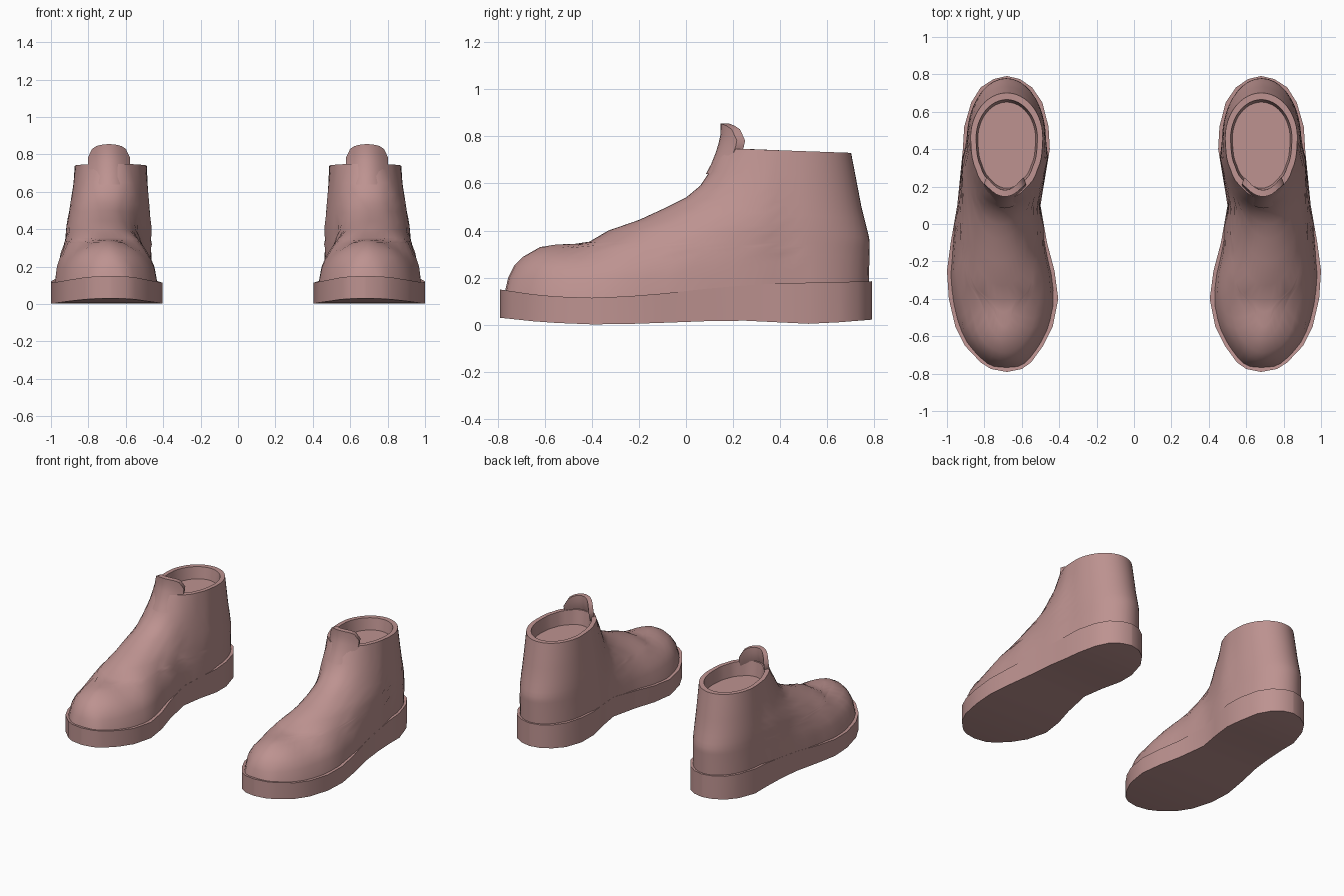
import bpy, bmesh, math

if "Cube" in bpy.data.objects:
    bpy.data.objects.remove(bpy.data.objects["Cube"])

# one colour for the whole pair
leather = bpy.data.materials.new("dusty_pink_leather")
leather.diffuse_color = (0.51, 0.29, 0.28, 1)
leather.use_nodes = True
leather.node_tree.nodes["Principled BSDF"].inputs["Base Color"].default_value = leather.diffuse_color

# outline of the foot: y, inner x, outer x
OUTLINE = [(-.79, .675, .685), (-.775, .60, .765), (-.74, .55, .82), (-.65, .485, .905),
           (-.55, .435, .955), (-.4, .405, .99), (-.25, .425, 1.0), (-.1, .465, .98),
           (.1, .50, .945), (.25, .475, .93), (.4, .45, .915), (.52, .457, .908),
           (.65, .49, .87), (.73, .545, .82), (.775, .61, .75), (.79, .675, .685)]
# height of the toe, instep and front of the shaft: y, z
RIDGE = [(-.77, .14), (-.755, .2), (-.73, .25), (-.69, .29), (-.62, .33), (-.55, .341),
         (-.47, .344), (-.41, .353), (-.33, .40), (-.2, .445), (-.08, .50), (0, .54),
         (.06, .59), (.1, .65), (.14, .75), (.2, .87), (.3, 1.3), (.45, 3), (.8, 9)]
SOLE_TOP = [(-.79, .15), (-.6, .122), (-.35, .113), (-.07, .135), (.15, .16), (.35, .175), (.79, .185)]
SOLE_BOTTOM = [(-.79, .03), (-.6, .01), (-.35, 0), (0, .012), (.2, .02), (.55, .003), (.79, .022)]
HEEL = [(.1, .775), (.36, .78), (.5, .745), (.735, .70)]        # z, y
# rings of the upper: y at the front, z at the back
RINGS = [(-.77, .17), (-.755, .2), (-.73, .23), (-.69, .26), (-.62, .29), (-.55, .31),
         (-.47, .33), (-.41, .345), (-.33, .37), (-.2, .40), (-.08, .45), (0, .50),
         (.06, .56), (.1, .63), (.14, .73)]
STEPS = 26


def lerp(table, t, col=1):
    """Linear reading of a table at t."""
    if t <= table[0][0]:
        return table[0][col]
    for a, b in zip(table, table[1:]):
        if t <= b[0]:
            return a[col] + (b[col] - a[col]) * (t - a[0]) / (b[0] - a[0])
    return table[-1][col]


def finish(bm, name):
    """Mesh to object, mirrored into a pair."""
    bmesh.ops.remove_doubles(bm, verts=bm.verts, dist=0.0005)
    bmesh.ops.recalc_face_normals(bm, faces=bm.faces)
    me = bpy.data.meshes.new(name)
    bm.to_mesh(me)
    bm.free()
    me.materials.append(leather)
    ob = bpy.data.objects.new(name, me)
    bpy.context.collection.objects.link(ob)
    bpy.ops.object.select_all(action='DESELECT')
    ob.select_set(True)
    bpy.context.view_layer.objects.active = ob
    bpy.ops.object.shade_smooth_by_angle(angle=math.radians(35))
    ob.modifiers.new("pair", 'MIRROR').use_mirror_merge = False
    return ob


def bridge(bm, a, b):
    n = len(a)
    for i in range(n):
        bm.faces.new((a[i], a[(i + 1) % n], b[(i + 1) % n], b[i]))


def cap(bm, ring):
    """Close a front-to-back symmetric ring with cross strips."""
    n = len(ring)
    bm.faces.new((ring[0], ring[1], ring[-1]))
    for i in range(1, n // 2 - 1):
        bm.faces.new((ring[i], ring[i + 1], ring[n - i - 1], ring[n - i]))
    bm.faces.new((ring[n // 2 - 1], ring[n // 2], ring[n // 2 + 1]))


def side_x(y, z, outer, back):
    """Side wall of the upper at one place."""
    xin, xout = lerp(OUTLINE, min(y, .45), 1), lerp(OUTLINE, min(y, .45), 2)
    inset = .018 * min(1, max(0, (abs(y - .15) - .2) / .06))
    xin, xout = xin + inset, xout - inset
    if y > -.1:                                   # slim towards the collar
        f = min(1, max(0, (z - .42) / .31)) * min(1, (y + .1) / .2)
        xin, xout = xin + (.483 - xin) * f, xout + (.878 - xout) * f
    mid, half = (xin + xout) / 2, (xout - xin) / 2
    u = max(0, (z - .1) / max(.01, lerp(RIDGE, y) - .1))
    s = math.sqrt(max(0, 1 - u * u))
    if y > .45:
        s *= math.sqrt(max(0, 1 - ((y - .45) / (back - .45)) ** 2))
    return mid + (half if outer else -half) * s


# upper: stacked tilted rings, then collar rim, lining and insole
bm = bmesh.new()
rings = []
for k, (yf, zb) in enumerate(RINGS):
    zf, yb = lerp(RIDGE, yf), lerp(HEEL, zb)

    def point(i, outer):
        t = (1 - math.cos(math.pi * i / STEPS)) / 2
        y = yf + (yb - yf) * t
        z = zf + (zb - zf) * t
        if k == 0:
            z = lerp(SOLE_TOP, y) - .012
        return bm.verts.new((side_x(y, z, outer, yb), y, z))

    ring = [point(i, True) for i in range(STEPS + 1)]
    ring += [point(i, False) for i in range(STEPS - 1, 0, -1)]
    # the end points sit on the centre line
    for j in (0, STEPS):
        ring[j].co.x = (ring[j - 1].co.x + ring[j + 1].co.x) / 2
    rings.append(ring)
for a, b in zip(rings, rings[1:]):
    bridge(bm, a, b)
top = rings[-1]
rim = [bm.verts.new((.68 + (v.co.x - .68) * .85, .427 + (v.co.y - .427) * .87, v.co.z)) for v in top]
floor = [bm.verts.new((.68 + (v.co.x - .68) * .80, .427 + (v.co.y - .427) * .82, .65)) for v in top]
bridge(bm, top, rim)
bridge(bm, rim, floor)
cap(bm, floor)
finish(bm, "boot_upper")

# sole: foot outline between the two sole profiles
bm = bmesh.new()
loop = [(xo, y) for y, xi, xo in OUTLINE] + [(xi, y) for y, xi, xo in reversed(OUTLINE)]
low = [bm.verts.new((x, y, lerp(SOLE_BOTTOM, y))) for x, y in loop]
high = [bm.verts.new((x, y, lerp(SOLE_TOP, y))) for x, y in loop]
bridge(bm, low, high)
n = len(loop)
for ring in (low, high):
    for i in range(n // 2 - 1):
        bm.faces.new((ring[i], ring[i + 1], ring[n - 2 - i], ring[n - 1 - i]))
finish(bm, "sole")

# tongue: curved tab rising from the front of the collar
bm = bmesh.new()
COLS, ROWS = 10, 5
FRONT = [(.62, .07), (.66, .098), (.75, .134), (.81, .147), (.86, .146)]     # z, y
sheets = []
for depth in (0, .035):
    grid = []
    for c in range(COLS + 1):
        t = 2 * c / COLS - 1
        ztop = .855 - .028 * t * t - .045 * abs(t) ** 8
        col = []
        for r in range(ROWS + 1):
            z = .64 + (ztop - .64) * r / ROWS
            y = lerp(FRONT, z) + .075 * t * t + depth
            col.append(bm.verts.new((.69 + t * (.113 - depth * .4), y, z)))
        grid.append(col)
    sheets.append(grid)
    for a, b in zip(grid, grid[1:]):
        for r in range(ROWS):
            bm.faces.new((a[r], b[r], b[r + 1], a[r + 1]))
f, g = sheets
for c in range(COLS):
    for r in (0, ROWS):
        bm.faces.new((f[c][r], f[c + 1][r], g[c + 1][r], g[c][r]))
for r in range(ROWS):
    for c in (0, COLS):
        bm.faces.new((f[c][r], f[c][r + 1], g[c][r + 1], g[c][r]))
finish(bm, "tongue")
